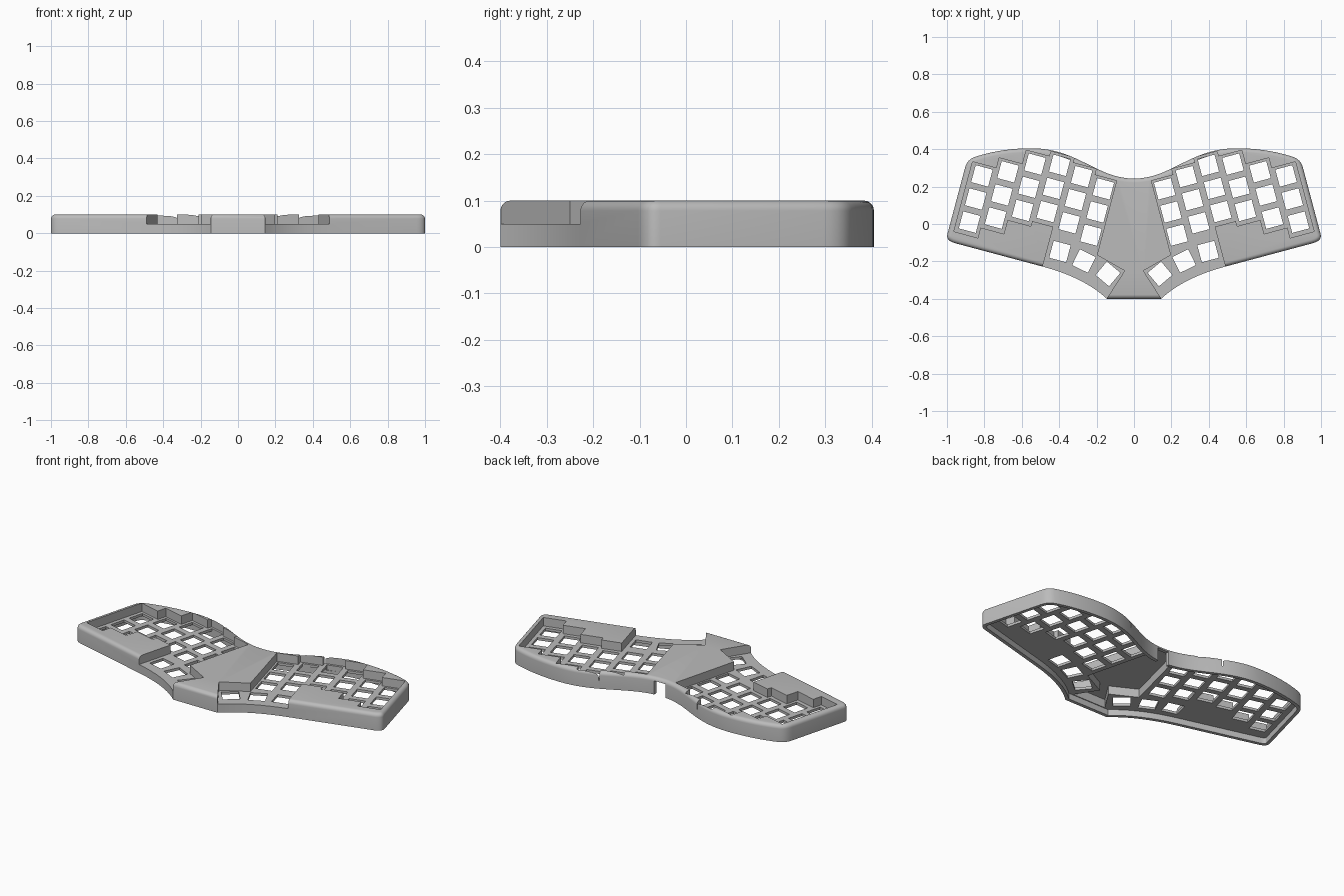
import bpy, bmesh, math
from mathutils import Vector
from mathutils.geometry import interpolate_bezier

if "Cube" in bpy.data.objects:
    bpy.data.objects.remove(bpy.data.objects["Cube"], do_unlink=True)

TILT = math.radians(15)
C, S = math.cos(TILT), math.sin(TILT)
PITCH_U, PITCH_V, HOLE = 0.129, 0.128, 0.094
PLATE_TOP, PLATE_BOTTOM, HEIGHT, ROUND = 0.05, 0.035, 0.1, 0.022

grey = bpy.data.materials.new("case grey")
grey.use_nodes = True
grey.diffuse_color = (0.5, 0.5, 0.5, 1)
grey.node_tree.nodes["Principled BSDF"].inputs["Base Color"].default_value = (0.5, 0.5, 0.5, 1)


def tilted(u, v):
    """Key grid coordinates to plan coordinates."""
    return (C * u - S * v, S * u + C * v)


def flip(points):
    return [(-x, y) for x, y in reversed(points)]


def bezier(a, b, c, d, n):
    pts = interpolate_bezier(Vector((*a, 0)), Vector((*b, 0)), Vector((*c, 0)), Vector((*d, 0)), n)
    return [(p.x, p.y) for p in pts]


def inset(points, d):
    """Offset a counter-clockwise outline inwards."""
    out = []
    for i, p in enumerate(points):
        p = Vector(p)
        a = (p - Vector(points[i - 1])).normalized()
        b = (Vector(points[(i + 1) % len(points)]) - p).normalized()
        n = Vector((-a.y - b.y, a.x + b.x)).normalized()
        out.append(tuple(p + n * d / max(0.5, n.dot(Vector((-a.y, a.x))))))
    return out


def loft(name, stacks):
    """Closed solids, each a stack of (counter-clockwise outline, height) rings."""
    bm = bmesh.new()
    for stack in stacks:
        rings = [[bm.verts.new((x, y, z)) for x, y in pts] for pts, z in stack]
        bm.faces.new(rings[0][::-1])
        bm.faces.new(rings[-1])
        for low, high in zip(rings, rings[1:]):
            for i in range(len(low)):
                bm.faces.new((low[i - 1], low[i], high[i], high[i - 1]))
    mesh = bpy.data.meshes.new(name)
    bm.to_mesh(mesh)
    bm.free()
    obj = bpy.data.objects.new(name, mesh)
    bpy.context.collection.objects.link(obj)
    return obj


def prisms(name, outlines, z0, z1):
    return loft(name, [[(pts, z0), (pts, z1)] for pts in outlines])


def square(x, y, angle):
    h = HOLE / 2
    c, s = math.cos(angle), math.sin(angle)
    return [(x + c * a - s * b, y + s * a + c * b)
            for a, b in ((-h, -h), (h, -h), (h, h), (-h, h))]


# Case outline, right half from front centre round to the back
half = bezier((0.145, -0.4), (0.22, -0.33), (0.33, -0.27), (0.487, -0.228), 10)
half += bezier((0.955, -0.103), (0.985, -0.095), (1.005, -0.08), (0.998, -0.055), 8)
half += bezier((0.905, 0.295), (0.897, 0.325), (0.885, 0.345), (0.855, 0.357), 6)
half += bezier((0.855, 0.357), (0.76, 0.39), (0.65, 0.405), (0.55, 0.405), 10)[1:]
half += bezier((0.55, 0.405), (0.3, 0.405), (0.2, 0.243), (0, 0.243), 24)[1:]
outline = half + flip(half)[1:]

# Case body with a rounded top rim
body = [(outline, 0)]
for step in range(6):
    a = math.pi / 2 * step / 5
    body.append((inset(outline, ROUND * (1 - math.cos(a))), HEIGHT - ROUND * (1 - math.sin(a))))
case = loft("keyboard_case", [body])

# Key columns, outer to inner: position across and top key height
columns = [(0.852 - PITCH_U * k, v) for k, v in enumerate((0.038, 0.095, 0.172, 0.2, 0.172, 0.139))]

# Key well: stepped along the columns, open to the front at the thumb keys
well = []
edge = PITCH_U / 2
for k, (u, v) in enumerate(columns):
    left = u - (0.057 if k == 5 else edge)
    right = u + (0.068 if k == 0 else edge)
    well += [tilted(right, v + 0.06), tilted(left, v + 0.06)]
well += [(0.198, -0.166), (0.05, -0.25), (0.15, -0.405), (0.15, -0.5), (0.5, -0.5)]
well += [tilted(0.413, -0.36)]
for k in (3, 2, 1, 0):
    u, v = columns[k]
    low = v - 2 * PITCH_V - 0.07
    well += [tilted(0.413 if k == 3 else u - edge, low),
             tilted(u + (0.068 if k == 0 else edge), low)]

# Switch holes in the columns and the thumb arc
holes = [square(*tilted(u, v - r * PITCH_V), TILT) for u, v in columns for r in range(3)]
for x, y, angle in ((0.139, -0.267, 40), (0.268, -0.198, 26), (0.396, -0.147, 15)):
    holes.append(square(x, y, math.radians(angle)))

# Raised centre is hollow beneath, with a cable port at the back
centre = [(0.11, -0.375), (0.03, -0.25), (0.18, -0.172), (0.08, 0.222)]
port = [(-0.037, 0.18), (0.037, 0.18), (0.037, 0.3), (-0.037, 0.3)]

cutters = [
    prisms("right_key_well_cutter", [flip(well)], PLATE_TOP, 0.2),
    prisms("left_key_well_cutter", [well], PLATE_TOP, 0.21),
    prisms("underside_cutter", [inset(outline, 0.02)], -0.1, PLATE_BOTTOM),
    prisms("switch_hole_cutter", holes + [flip(h) for h in holes], 0.02, 0.07),
    prisms("centre_hollow_cutter", [centre + flip(centre)], -0.05, 0.085),
    prisms("cable_port_cutter", [port], -0.02, 0.08),
]
for cutter in cutters:
    cutter.hide_render = True
    mod = case.modifiers.new(cutter.name, 'BOOLEAN')
    mod.operation = 'DIFFERENCE'
    mod.solver = 'EXACT'
    mod.object = cutter

# Bake the cuts and drop the cutters
bpy.context.view_layer.update()
graph = bpy.context.evaluated_depsgraph_get()
result = bpy.data.meshes.new_from_object(case.evaluated_get(graph))
case.modifiers.clear()
case.data = result
for cutter in cutters:
    bpy.data.objects.remove(cutter, do_unlink=True)
case.data.materials.clear()
case.data.materials.append(grey)

bpy.ops.object.select_all(action='DESELECT')
case.select_set(True)
bpy.context.view_layer.objects.active = case
bpy.ops.object.shade_smooth_by_angle(angle=math.radians(30))
